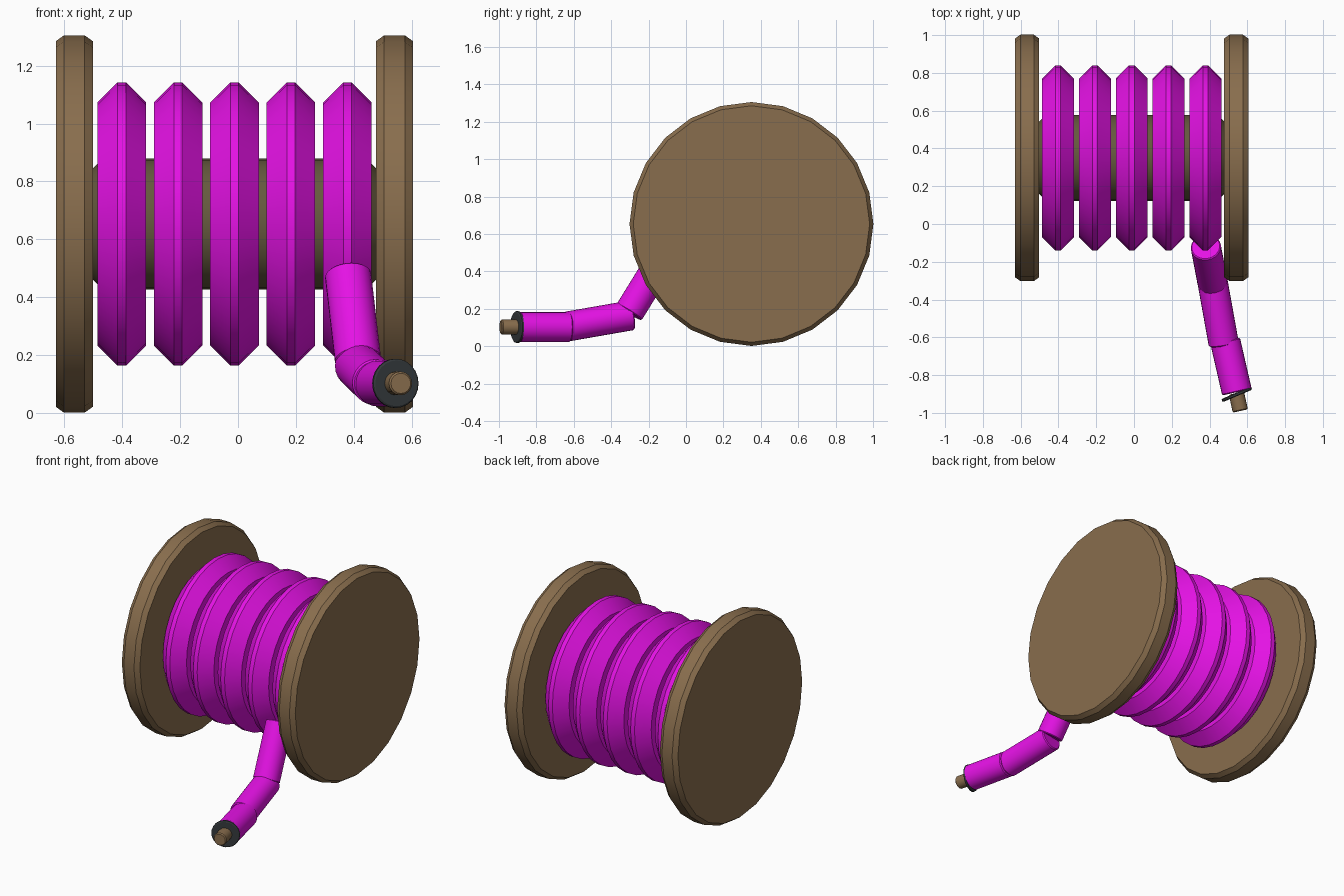
import bpy, bmesh, math
from mathutils import Vector

default = bpy.data.objects.get("Cube")
if default:
    bpy.data.objects.remove(default, do_unlink=True)


def material(name, color):
    mat = bpy.data.materials.new(name)
    mat.use_nodes = True
    mat.diffuse_color = (*color, 1)
    mat.node_tree.nodes["Principled BSDF"].inputs["Base Color"].default_value = (*color, 1)
    return mat


wood = material("brown_wood", (0.25, 0.155, 0.075))
dark_wood = material("dark_olive_wood", (0.13, 0.1, 0.048))
magenta = material("magenta_hose", (0.78, 0.006, 0.78))
charcoal = material("charcoal_rubber", (0.035, 0.042, 0.046))


def lathe(name, profile, origin, axis, mat, sides):
    """Capped solid of revolution; profile is (distance along axis, radius)."""
    bm = bmesh.new()
    rings = []
    for d, r in profile:
        angles = [2 * math.pi * i / sides for i in range(sides)]
        rings.append([bm.verts.new((r * math.cos(a), r * math.sin(a), d)) for a in angles])
    for low, high in zip(rings, rings[1:]):
        for i in range(sides):
            j = (i + 1) % sides
            bm.faces.new((low[i], low[j], high[j], high[i]))
    bm.faces.new(rings[0][::-1])
    bm.faces.new(rings[-1])
    mesh = bpy.data.meshes.new(name)
    bm.to_mesh(mesh)
    bm.free()
    mesh.materials.append(mat)
    obj = bpy.data.objects.new(name, mesh)
    bpy.context.collection.objects.link(obj)
    obj.location = origin
    obj.rotation_mode = "QUATERNION"
    obj.rotation_quaternion = Vector(axis).to_track_quat("Z", "Y")
    bpy.ops.object.select_all(action="DESELECT")
    obj.select_set(True)
    bpy.context.view_layer.objects.active = obj
    bpy.ops.object.shade_smooth_by_angle(angle=math.radians(30))
    return obj


def disc(half, radius, inset, drop):
    """Symmetric chamfered disc profile."""
    return [(-half, radius - drop), (inset - half, radius),
            (half - inset, radius), (half, radius - drop)]


def rod(name, start, end, radius, mat, sides=24):
    start, end = Vector(start), Vector(end)
    length = (end - start).length
    edge = 0.006
    profile = [(0, radius - edge), (edge, radius), (length - edge, radius), (length, radius - edge)]
    return lathe(name, profile, start, end - start, mat, sides)


X = (1, 0, 0)
hub_y, hub_z = 0.35, 0.653

# Spool: two end discs and the core between them
for name, x in (("right_end_disc", -0.566), ("left_end_disc", 0.541)):
    lathe(name, disc(0.064, 0.652, 0.028, 0.02), (x, hub_y, hub_z), X, wood, 24)
lathe("spool_core", disc(0.495, 0.227, 0.04, 0.04), (-0.012, hub_y, hub_z), X, dark_wood, 24)

# Wound coils
for i in range(5):
    lathe(f"hose_coil_{i + 1}", disc(0.084, 0.49, 0.07, 0.07),
          (-0.402 + 0.195 * i, hub_y, hub_z), X, magenta, 32)

# Loose hose end
rod("hose_upper", (0.38, -0.12, 0.48), (0.415, -0.305, 0.18), 0.08, magenta)
rod("hose_middle", (0.413, -0.29, 0.165), (0.475, -0.635, 0.105), 0.08, magenta)
rod("hose_lower", (0.483, -0.62, 0.102), (0.545, -0.89, 0.102), 0.08, magenta)

# Rubber collar and nozzle
lathe("hose_collar", disc(0.009, 0.085, 0.004, 0.006), (0.544, -0.902, 0.102),
      (0.39, -0.92, 0), charcoal, 24)
rod("hose_nozzle", (0.542, -0.895, 0.102), (0.563, -0.99, 0.102), 0.041, wood, 16)
